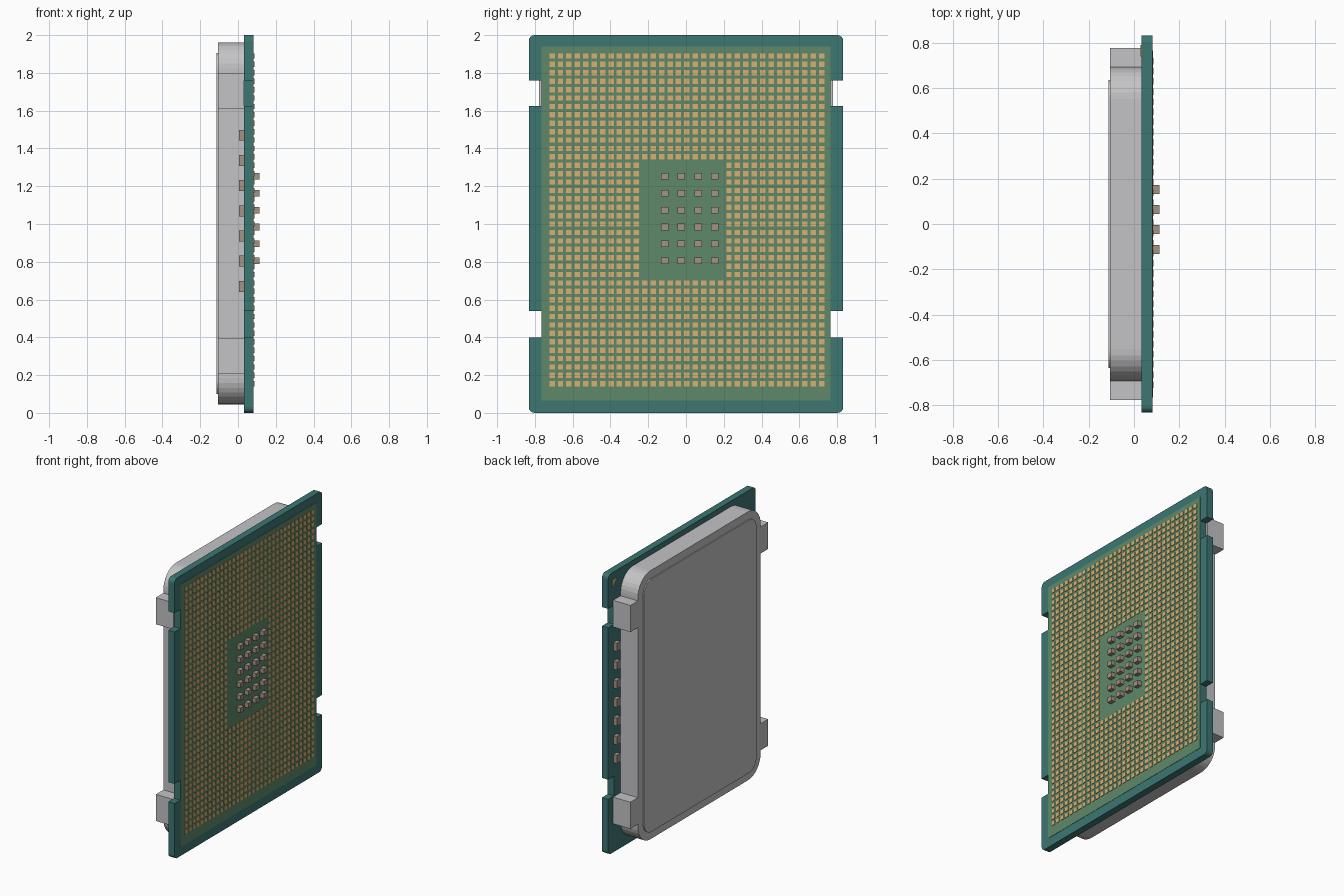
import bpy, bmesh, math
from mathutils import Matrix

cube = bpy.data.objects.get("Cube")
if cube:
    bpy.data.objects.remove(cube, do_unlink=True)


def material(name, rgb):
    """Flat material from 0-255 display values, stored as linear."""
    lin = [((c / 255 + 0.055) / 1.055) ** 2.4 for c in rgb] + [1.0]
    m = bpy.data.materials.new(name)
    m.use_nodes = True
    m.diffuse_color = lin
    bsdf = next(n for n in m.node_tree.nodes if n.type == 'BSDF_PRINCIPLED')
    bsdf.inputs["Base Color"].default_value = lin
    return m


TEAL = material("teal board", (60, 118, 114))
GREEN = material("green field", (94, 137, 106))
GOLD = material("gold contact", (216, 176, 114))
SILVER = material("silver metal", (196, 196, 198))
TAN = material("tan component", (164, 148, 132))


def finish(name, bm, mat):
    bmesh.ops.recalc_face_normals(bm, faces=bm.faces)
    mesh = bpy.data.meshes.new(name)
    bm.to_mesh(mesh)
    bm.free()
    mesh.materials.append(mat)
    obj = bpy.data.objects.new(name, mesh)
    bpy.context.collection.objects.link(obj)
    return obj


def prism(name, points, x0, x1, mat):
    """Extrude a (y, z) outline along x."""
    bm = bmesh.new()
    face = bm.faces.new([bm.verts.new((x0, y, z)) for y, z in points])
    out = bmesh.ops.extrude_face_region(bm, geom=[face])
    verts = [v for v in out["geom"] if isinstance(v, bmesh.types.BMVert)]
    bmesh.ops.translate(bm, vec=(x1 - x0, 0, 0), verts=verts)
    return finish(name, bm, mat)


def outline(half, z0, z1, r, seg=8, notches=(), depth=0):
    """Rounded rectangle, with optional side notches, mirrored about y = 0."""
    def arc(cz, start):
        return [(half - r + r * math.cos(a), cz + r * math.sin(a))
                for a in (math.radians(start + 90 * i / seg) for i in range(seg + 1))]
    side = arc(z0 + r, -90)
    for a, b in notches:
        side += [(half, a), (half - depth, a), (half - depth, b), (half, b)]
    side += arc(z1 - r, 0)
    return side + [(-y, z) for y, z in reversed(side)]


def boxes(name, centres, x0, x1, dy, dz, mat):
    """Many equal boxes in one mesh, placed by (y, z) centre."""
    bm = bmesh.new()
    size = Matrix.Diagonal((x1 - x0, dy, dz, 1))
    for y, z in centres:
        place = Matrix.Translation(((x0 + x1) / 2, y, z))
        bmesh.ops.create_cube(bm, size=1, matrix=place @ size)
    return finish(name, bm, mat)


# Circuit board with side notches, and the contact field on its +x face
prism("board", outline(0.832, 0, 2, 0.03, 4, [(0.4, 0.54), (1.625, 1.76)], 0.066),
      0.032, 0.081, TEAL)
prism("contact_field", outline(0.765, 0.065, 1.94, 0.002, 1), 0.08, 0.083, GREEN)

# Grid of contact pads around an empty centre
COLS, ROWS = 33, 40
pads = [(-0.709 + 0.0446 * c, 0.154 + 0.0445 * r)
        for c in range(COLS) for r in range(ROWS)
        if not (11 <= c <= 20 and 13 <= r <= 26)]
boxes("contact_pads", pads, 0.082, 0.087, 0.029, 0.028, GOLD)

# Small components in the empty centre
boxes("centre_components",
      [(-0.112 + 0.088 * c, 0.806 + 0.0892 * r) for c in range(4) for r in range(6)],
      0.082, 0.113, 0.04, 0.035, TAN)

# Metal lid with raised face and four side ears
prism("lid", outline(0.692, 0.045, 1.962, 0.14), -0.105, 0.033, SILVER)
prism("lid_face", outline(0.635, 0.1, 1.905, 0.085), -0.113, -0.104, SILVER)
boxes("lid_ears", [(s * 0.729, z) for s in (-1, 1) for z in (0.3, 1.705)],
      -0.105, 0.033, 0.096, 0.19, SILVER)

# Rows of components along both sides of the lid
boxes("side_components",
      [(s * 0.755, 0.67 + 0.1333 * i) for s in (-1, 1) for i in range(7)],
      0.004, 0.033, 0.04, 0.058, TAN)

# Corner marker on the lid side of the board
prism("corner_marker", [(0.79, 1.95), (0.74, 1.95), (0.79, 1.9)], 0.028, 0.033, GOLD)
